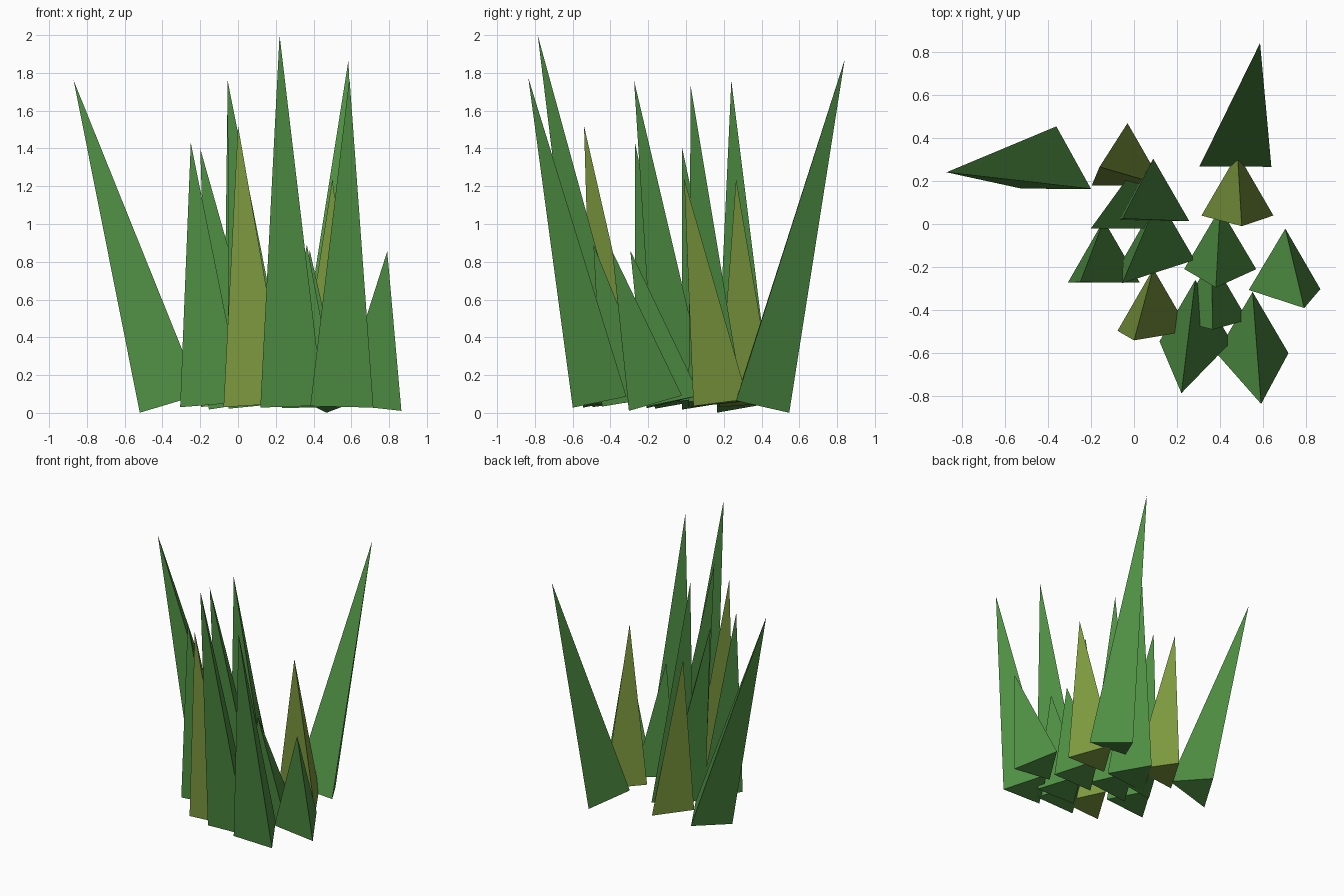
import bpy, bmesh, math
from mathutils import Vector

cube = bpy.data.objects.get("Cube")
if cube:
    bpy.data.objects.remove(cube, do_unlink=True)


def make_material(name, color):
    mat = bpy.data.materials.new(name)
    mat.use_nodes = True
    mat.diffuse_color = color
    bsdf = next(n for n in mat.node_tree.nodes if n.type == 'BSDF_PRINCIPLED')
    bsdf.inputs["Base Color"].default_value = color
    return mat


green = make_material("grass green", (0.08, 0.28, 0.058, 1))
olive = make_material("olive green", (0.21, 0.33, 0.05, 1))

ROOT_HEIGHT = 0.05
ROOT_RADIUS = 0.193


def grass_blade(name, root, tip, mat):
    """Three-sided spike whose base is square to its leaning axis."""
    base = Vector((*root, ROOT_HEIGHT))
    tip = Vector(tip)
    tilt = Vector((0, 0, 1)).rotation_difference(tip - base)
    bm = bmesh.new()
    corners = []
    for i in range(3):
        a = math.radians(90 + 120 * i)
        offset = Vector((math.cos(a), math.sin(a), 0)) * ROOT_RADIUS
        corners.append(bm.verts.new(base + tilt @ offset))
    apex = bm.verts.new(tip)
    bm.faces.new(reversed(corners))
    for i in range(3):
        bm.faces.new((corners[i], corners[(i + 1) % 3], apex))
    bmesh.ops.recalc_face_normals(bm, faces=bm.faces)
    mesh = bpy.data.meshes.new(name)
    bm.to_mesh(mesh)
    bm.free()
    mesh.materials.append(mat)
    bpy.context.collection.objects.link(bpy.data.objects.new(name, mesh))


# Root position and tip of every green blade
green_blades = [
    ((-0.36, 0.26), (-0.87, 0.24, 1.76)),
    ((0.47, 0.36), (0.585, 0.84, 1.87)),
    ((0.285, -0.45), (0.22, -0.785, 2.0)),
    ((0.55, -0.505), (0.59, -0.835, 1.775)),
    ((0.70, -0.21), (0.79, -0.39, 0.855)),
    ((0.40, -0.115), (0.38, -0.295, 0.86)),
    ((0.36, -0.35), (0.365, -0.49, 0.89)),
    ((-0.14, -0.175), (-0.25, -0.27, 1.43)),
    ((0.115, -0.07), (-0.055, -0.275, 1.76)),
    ((0.01, 0.075), (-0.2, -0.02, 1.40)),
    ((0.09, 0.11), (-0.055, 0.025, 1.73)),
]
for i, (root, tip) in enumerate(green_blades, 1):
    grass_blade(f"green_blade_{i}", root, tip, green)

# Drier blades
olive_blades = [
    ((0.09, -0.4), (0.0, -0.54, 1.52)),
    ((0.48, 0.135), (0.5, -0.01, 1.24)),
    ((-0.03, 0.275), (-0.16, 0.265, 1.24)),
]
for i, (root, tip) in enumerate(olive_blades, 1):
    grass_blade(f"olive_blade_{i}", root, tip, olive)
